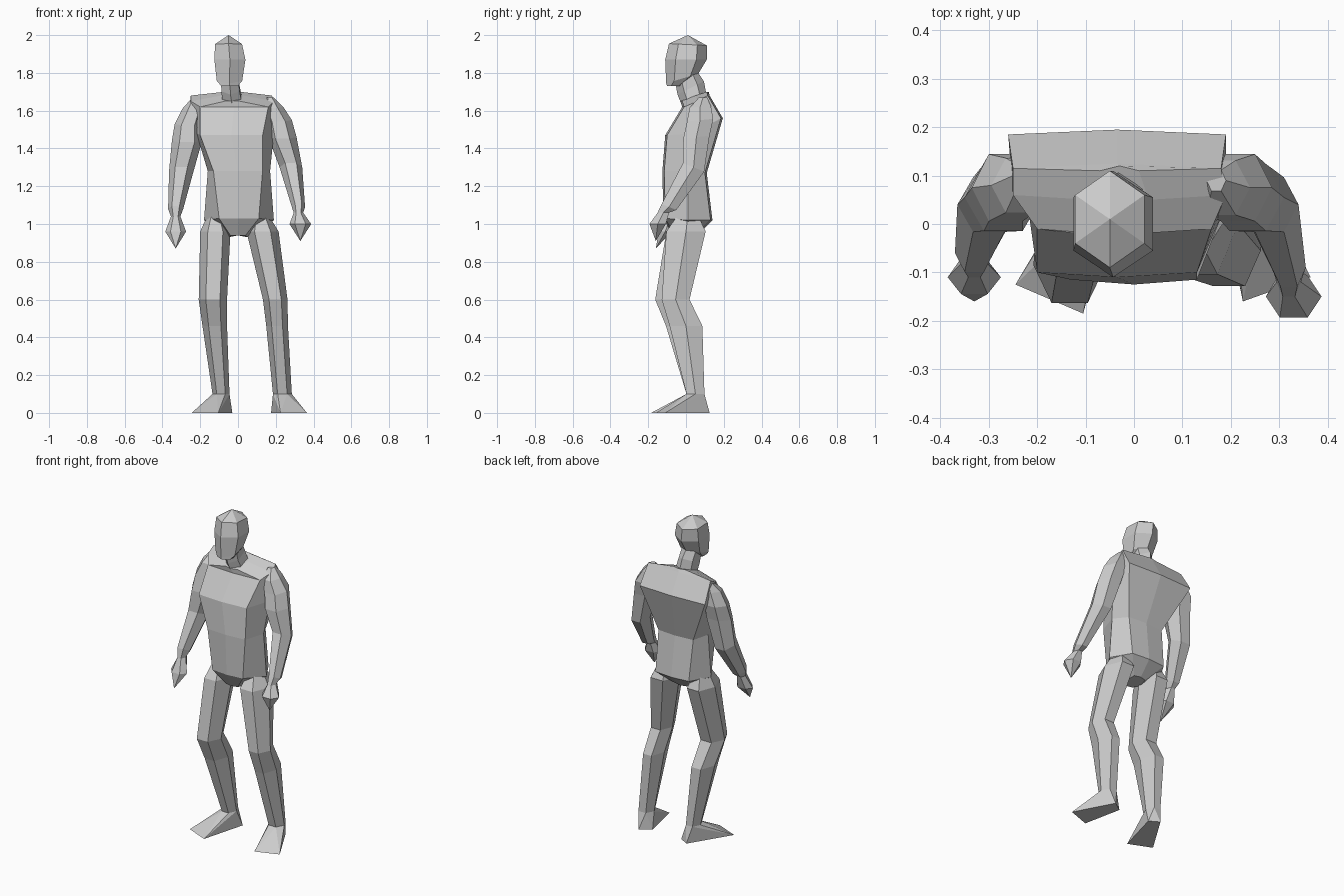
import bpy
import bmesh
from math import cos, sin, radians
from mathutils import Vector

if "Cube" in bpy.data.objects:
    bpy.data.objects.remove(bpy.data.objects["Cube"], do_unlink=True)

CM = 0.01

# One plain grey for the whole figure
grey = bpy.data.materials.new("plain_grey")
grey.use_nodes = True
grey_value = (0.6, 0.6, 0.6, 1)
grey.diffuse_color = grey_value
grey.node_tree.nodes["Principled BSDF"].inputs["Base Color"].default_value = grey_value


def finish(bm, name):
    """Clean up the mesh and add it to the scene as a flat shaded part."""
    bmesh.ops.remove_doubles(bm, verts=bm.verts[:], dist=0.001)
    bmesh.ops.recalc_face_normals(bm, faces=bm.faces[:])
    mesh = bpy.data.meshes.new(name)
    bm.to_mesh(mesh)
    bm.free()
    mesh.materials.append(grey)
    part = bpy.data.objects.new(name, mesh)
    bpy.context.collection.objects.link(part)
    return part


def skin(name, rings):
    """Join rings of points, given in centimetres, into one closed body."""
    bm = bmesh.new()
    loops = [[bm.verts.new(Vector(p) * CM) for p in ring] for ring in rings]
    count = len(loops[0])
    for low, high in zip(loops, loops[1:]):
        for i in range(count):
            j = (i + 1) % count
            bm.faces.new((low[i], low[j], high[j], high[i]))
    bm.faces.new(loops[0])
    bm.faces.new(loops[-1])
    return finish(bm, name)


def hexagon(x, y, z, width, depth, start=0, tilt=0):
    """Six sided section; tilt raises its back edge."""
    ring = []
    for i in range(6):
        angle = radians(start + i * 60)
        across, along = cos(angle) * width / 2, sin(angle) * depth / 2
        ring.append((x + across, y + along, z + along * tilt))
    return ring


def limb(name, sections, start=0, tilts=None):
    tilts = tilts or [0] * len(sections)
    return skin(name, [hexagon(*s, start, t) for s, t in zip(sections, tilts)])


def torso_ring(front, side, back):
    """Eight sided section from (right x, left x, y, z) of front, side and back."""
    def span(row, bulge):
        right, left, y, z = row
        return [(right, y, z), ((right + left) / 2, y + bulge, z), (left, y, z)]
    flank_right, _, flank_left = span(side, 0)
    return span(front, -1) + [flank_left] + span(back, 1)[::-1] + [flank_right]


def foot(name, ankle, sole):
    """Wedge wrapped around the ankle section and the sole corners."""
    bm = bmesh.new()
    for p in hexagon(*ankle) + [(x, y, 0) for x, y in sole]:
        bm.verts.new(Vector(p) * CM)
    bmesh.ops.convex_hull(bm, input=bm.verts[:])
    return finish(bm, name)


# Torso from the crotch up to the base of the neck
skin("torso", [
    torso_ring((-4, 4, -6, 94), (-5, 5, 0, 93), (-4, 4, 5, 94)),
    torso_ring((-10, 11, -11, 103), (-18, 19, 1, 102), (-11, 12, 13, 102)),
    torso_ring((-13, 13, -11.5, 128), (-16, 17, 1, 128), (-12, 12, 10, 127)),
    torso_ring((-20, 13, -10, 147), (-22, 19, 4, 148), (-26, 19, 18.5, 156)),
    torso_ring((-20, 16, -1, 162), (-25, 19, 6, 165), (-25, 18, 11.5, 168)),
    torso_ring((-7, 1, -2, 165), (-9, 3, 5, 168), (-7, 1, 11, 170)),
])

# Neck leans forward into the head
limb("neck", [(-3, 4.5, 165, 12, 13), (-4, 2.5, 172, 11, 14), (-4.5, 0, 180, 11, 13)],
     start=90, tilts=[0.4, 0.5, 0])

# Head with a narrow chin and a low crown point
limb("head", [
    (-4.5, -6, 173, 10, 8),
    (-4.5, -2, 177, 15.5, 17),
    (-4.3, 0, 187, 19, 22),
    (-5, 1, 195, 16.5, 20),
    (-5, 1, 200, 0, 0),
], start=90, tilts=[0, 0.3, 0, -0.05, 0])

# Arms run out of the shoulders and hang with bent elbows and pointed hands
limb("right_arm", [
    (-23, 10, 166, 4, 5),
    (-23.5, 8, 161, 12, 13),
    (-26.5, 7.5, 153, 14, 16),
    (-27, 5.5, 144, 16, 16),
    (-30, 4, 128, 13, 13),
    (-33, -6, 108, 8, 9),
    (-33, -8, 104, 5, 7),
    (-33, -11, 96, 11, 8),
    (-33, -16, 87, 0, 0),
], tilts=[0, 0.1, 0.1, 0.1, -0.4, -0.4, 0, 0, 0])
limb("left_arm", [
    (17, 9, 167, 4, 5),
    (18, 7.5, 162, 12, 13),
    (21.5, 7.5, 155, 14, 16),
    (23.5, 5.5, 146, 15, 16),
    (28, 4, 130, 12, 13),
    (32, -9, 109, 7, 9),
    (32, -12, 106, 5, 7),
    (33, -15, 100, 11.5, 10),
    (33, -16, 91, 0, 0),
], tilts=[0, 0.1, 0.1, 0.1, -0.4, -0.4, 0, 0, 0])

# Legs with knees pushed forward; feet turned outward
right_ankle = (-9, 5, 10, 9, 11)
left_ankle = (23.5, 5, 10, 10, 11)
limb("right_leg", [
    (-12, 1, 105, 8, 12),
    (-12, 0, 96, 16, 24),
    (-13.3, -8.5, 60, 15, 18),
    (-12.3, -1.5, 46, 13, 21),
    right_ankle,
])
limb("left_leg", [
    (12, 1, 105, 8, 12),
    (13, 0, 96, 17, 24),
    (19.7, -5.5, 60, 13, 17),
    (20.7, 0, 46, 11.5, 20),
    left_ankle,
])
foot("right_foot", right_ankle, [(-24.5, -12.5), (-10.5, -18.5), (-3, 9), (-9, 12.5)])
foot("left_foot", left_ankle, [(36.5, -11), (22.5, -16), (17.5, 8), (24, 12.5)])
